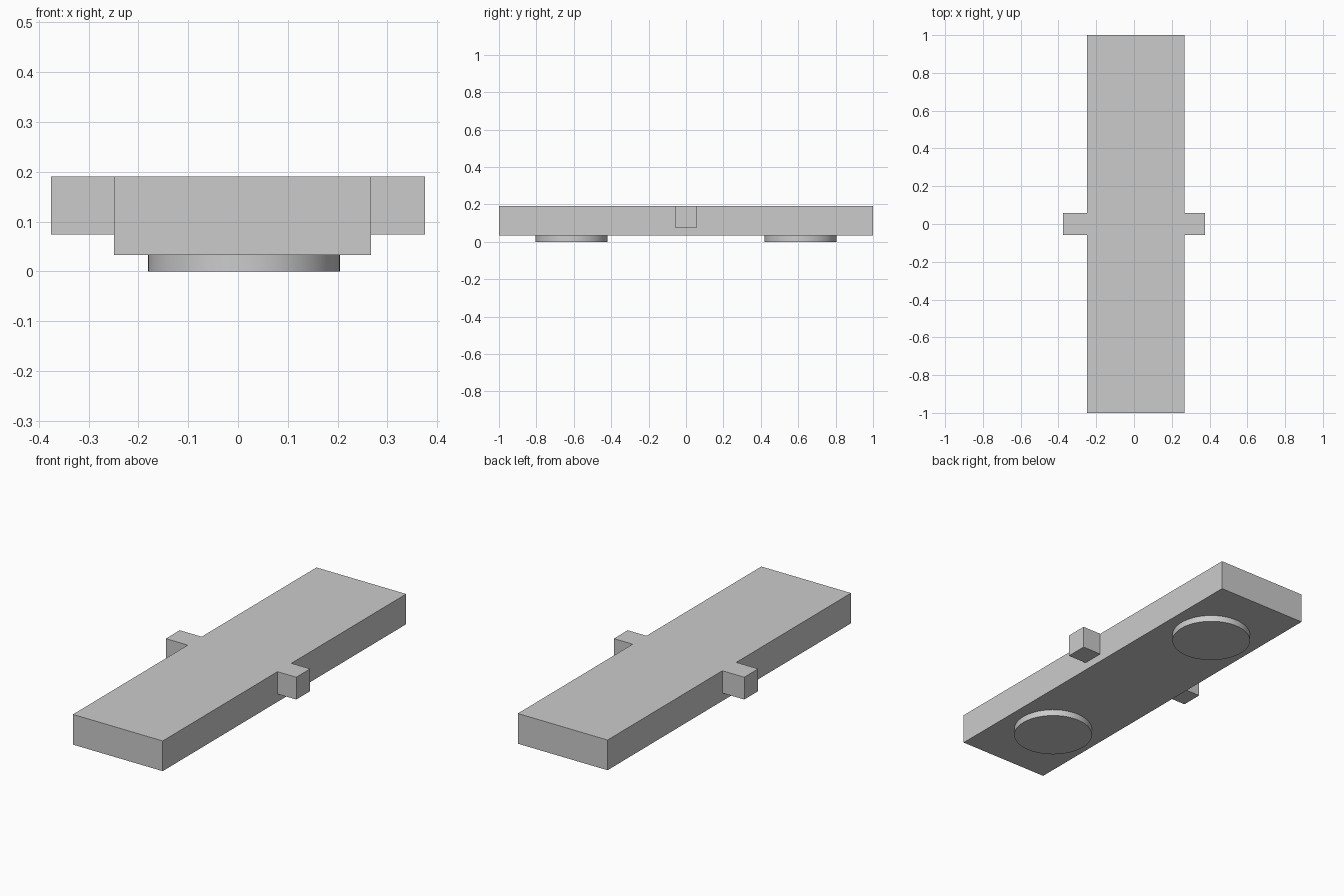
import bpy

cube = bpy.data.objects.get("Cube")
if cube:
    bpy.data.objects.remove(cube, do_unlink=True)

grey = bpy.data.materials.new("plain grey")
grey.use_nodes = True
colour = (0.6, 0.6, 0.6, 1)
grey.diffuse_color = colour
grey.node_tree.nodes["Principled BSDF"].inputs["Base Color"].default_value = colour

TOP, SLAB_BOTTOM, TAB_BOTTOM = 0.19, 0.033, 0.074
SLAB_LEFT, SLAB_RIGHT = 0.267, -0.249
MIDDLE = (SLAB_LEFT + SLAB_RIGHT) / 2


def box(name, low, high):
    """Box between two opposite corners."""
    bpy.ops.mesh.primitive_cube_add(
        size=1, location=[(a + b) / 2 for a, b in zip(low, high)])
    ob = bpy.context.object
    ob.name = name
    ob.scale = [b - a for a, b in zip(low, high)]
    bpy.ops.object.transform_apply(location=False, rotation=False, scale=True)
    ob.data.materials.append(grey)
    return ob


# Crossbar whose ends form the two side tabs
crossbar = box("crossbar", (-0.375, -0.057, TAB_BOTTOM), (0.375, 0.057, TOP))

# Long slab, fused with the crossbar so the top is one flush face
slab = box("slab", (SLAB_RIGHT, -1, SLAB_BOTTOM), (SLAB_LEFT, 1, TOP))
union = slab.modifiers.new("side tabs", "BOOLEAN")
union.operation = "UNION"
union.solver = "EXACT"
union.object = crossbar
bpy.ops.object.modifier_apply(modifier=union.name)
bpy.data.objects.remove(crossbar, do_unlink=True)
slab.name = "slab_with_tabs"

# Round pads beneath each end
for name, y in (("front_pad", -0.612), ("back_pad", 0.612)):
    bpy.ops.mesh.primitive_cylinder_add(
        vertices=96, radius=0.193, depth=SLAB_BOTTOM,
        location=(MIDDLE + 0.003, y, SLAB_BOTTOM / 2))
    pad = bpy.context.object
    pad.name = name
    pad.data.materials.append(grey)
    bpy.ops.object.shade_smooth_by_angle()
